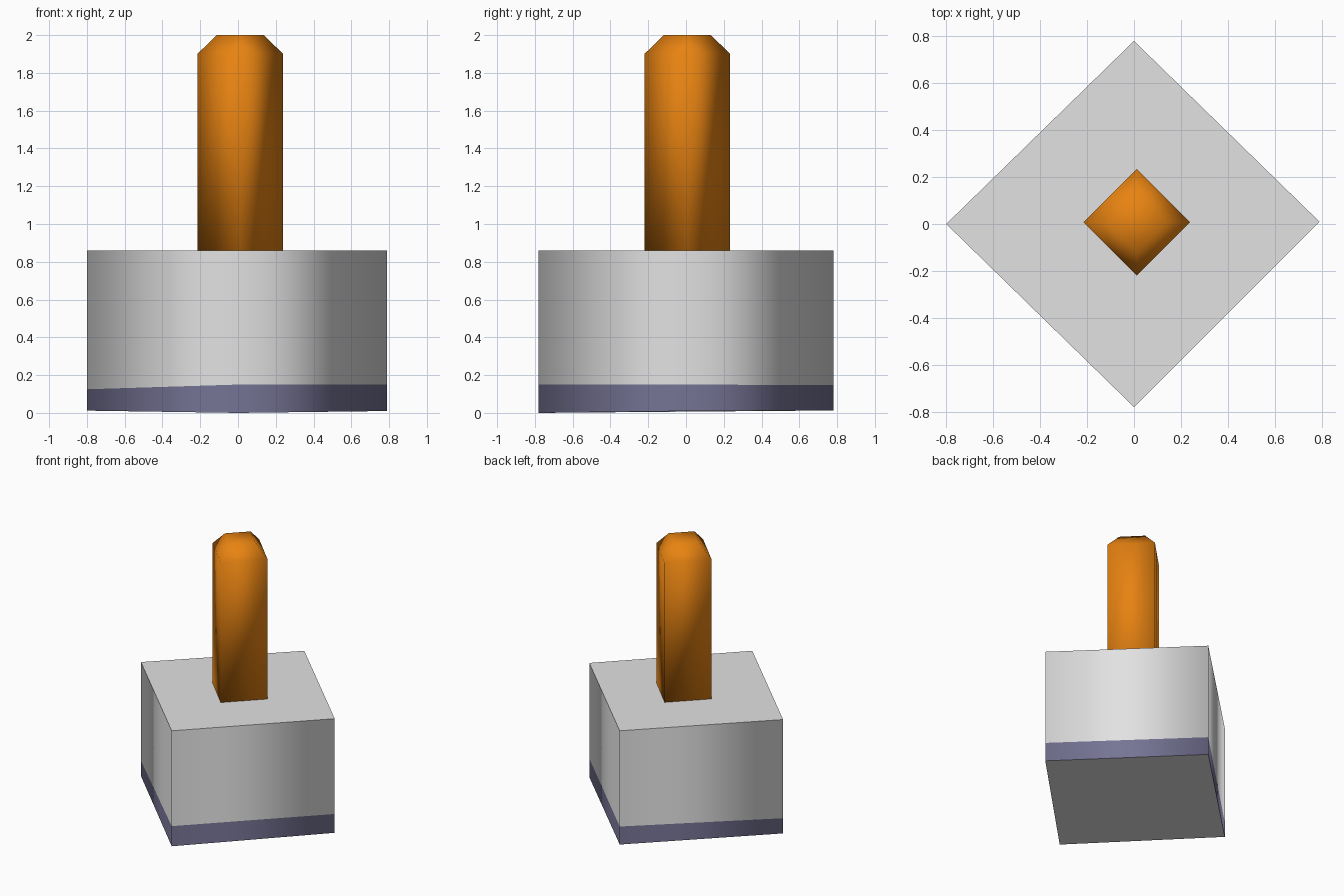
import bpy

if "Cube" in bpy.data.objects:
    bpy.data.objects.remove(bpy.data.objects["Cube"])


def material(name, rgb):
    m = bpy.data.materials.new(name)
    m.diffuse_color = (*rgb, 1)
    m.use_nodes = True
    m.node_tree.nodes["Principled BSDF"].inputs["Base Color"].default_value = m.diffuse_color
    return m


grey = material("light_grey", (0.76, 0.76, 0.76))
slate = material("slate_blue", (0.18, 0.175, 0.30))
orange = material("orange", (0.83, 0.235, 0.006))


def prism(name, rings, mats, side_mats, sharp_caps):
    """Loft four-sided rings (bottom to top), smooth round the sides, closed by caps."""
    verts = [v for r in rings for v in r]
    last = (len(rings) - 1) * 4
    faces, idx = [], []
    for k in range(len(rings) - 1):
        for i in range(4):
            j = (i + 1) % 4
            faces.append((k*4 + i, k*4 + j, k*4 + 4 + j, k*4 + 4 + i))
            idx.append(side_mats[k])
    faces += [(3, 2, 1, 0), tuple(range(last, last + 4))]
    idx += [0, 0]
    me = bpy.data.meshes.new(name)
    me.from_pydata(verts, [], faces)
    for m in mats:
        me.materials.append(m)
    for p, n in zip(me.polygons, idx):
        p.material_index = n
        p.use_smooth = not (sharp_caps and p.index >= len(faces) - 2)
    me.update()
    ob = bpy.data.objects.new(name, me)
    bpy.context.collection.objects.link(ob)
    return ob


# Base block: diamond plan, slate band round the bottom, slightly uneven lower rings
plan = [(0.79, 0.01), (0.0, 0.78), (-0.80, 0.0), (0.0, -0.78)]
heights = [(0.01, 0.013, 0.012, 0.0), (0.15, 0.147, 0.125, 0.15), (0.86,) * 4]
prism("base_block", [[(x, y, z) for (x, y), z in zip(plan, h)] for h in heights],
      [grey, slate], [1, 0], True)


# Post: small diamond column with a chamfered, smooth-shaded tip
def diamond(r, z):
    return [(0.012 + r * dx, 0.007 + r * dy, z)
            for dx, dy in ((1, 0), (0, 1), (-1, 0), (0, -1))]


prism("post", [diamond(0.227, 0.855), diamond(0.227, 1.9), diamond(0.125, 2.0)],
      [orange], [0, 0], False)
